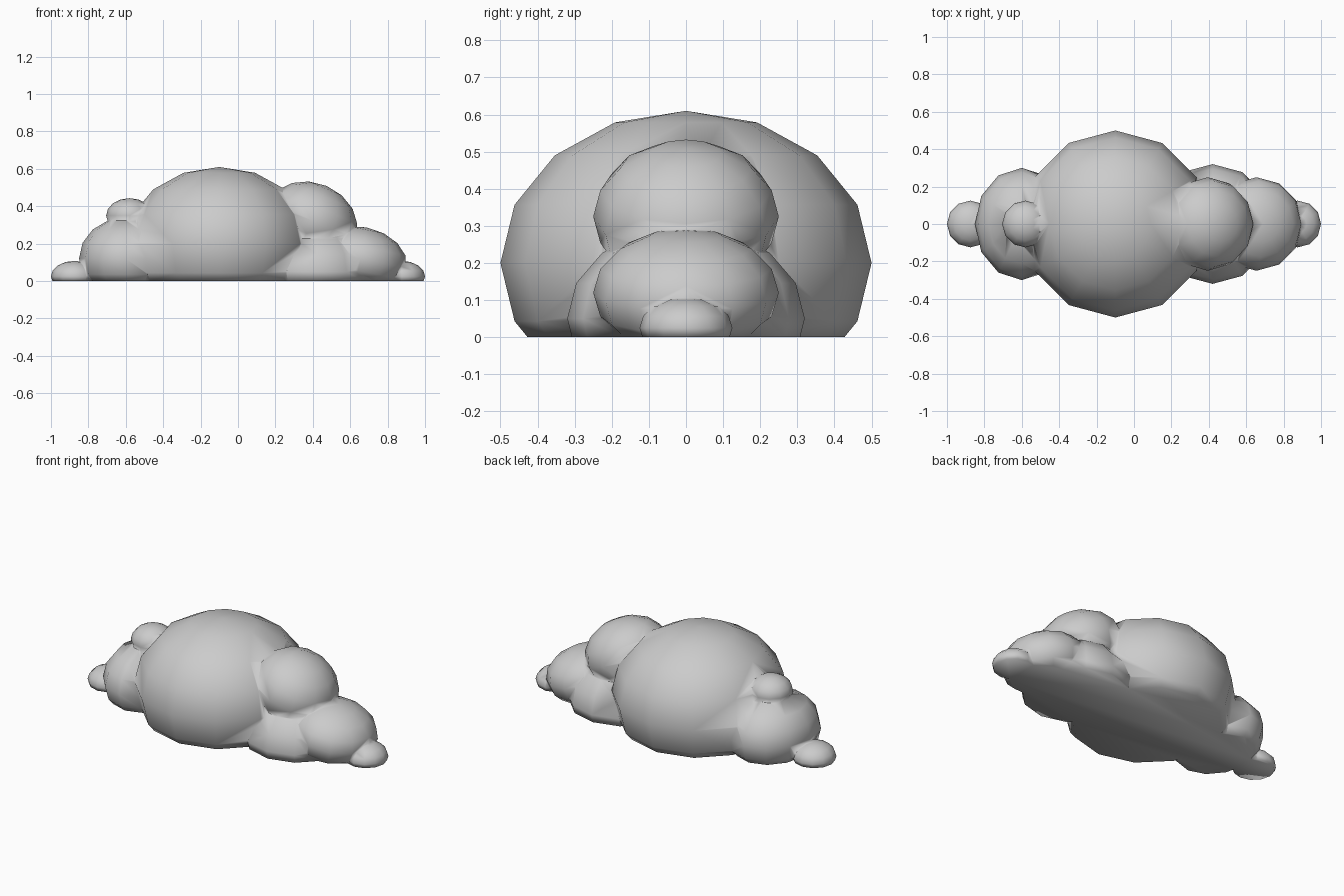
import bpy, bmesh
from mathutils import Matrix, Vector

if "Cube" in bpy.data.objects:
    bpy.data.objects.remove(bpy.data.objects["Cube"])


def lobe(name, loc, radii, tilt=0.0):
    """Low-poly ellipsoid, 12 sides by 8 rings, tilted about y."""
    bm = bmesh.new()
    m = (Matrix.Translation(loc) @ Matrix.Rotation(tilt, 4, 'Y')
         @ Matrix.Diagonal((*radii, 1.0)))
    bmesh.ops.create_uvsphere(bm, u_segments=12, v_segments=8, radius=1.0, matrix=m)
    mesh = bpy.data.meshes.new(name)
    bm.to_mesh(mesh)
    bm.free()
    ob = bpy.data.objects.new(name, mesh)
    bpy.context.collection.objects.link(ob)
    return ob


# Large central mound
mound = lobe("rounded_mound", (-0.1, 0, 0.2), (0.5, 0.5, 0.41))

# Smaller lobes on both ends
lobes = [
    lobe("right_upper_lobe", (0.395, 0, 0.325), (0.25, 0.25, 0.2), 0.4),
    lobe("right_lower_lobe", (0.655, 0, 0.12), (0.25, 0.25, 0.17), 0.2),
    lobe("right_base_lobe", (0.42, 0, 0.05), (0.32, 0.32, 0.25)),
    lobe("right_tip", (0.875, 0, 0.025), (0.125, 0.125, 0.083)),
    lobe("left_lobe", (-0.6, 0, 0.12), (0.25, 0.3, 0.22)),
    lobe("left_upper_lobe", (-0.58, 0, 0.35), (0.125, 0.125, 0.093)),
    lobe("left_tip", (-0.875, 0, 0.025), (0.125, 0.125, 0.083)),
]

# Merge the lobes into one solid
for ob in lobes:
    mod = mound.modifiers.new(ob.name, 'BOOLEAN')
    mod.operation = 'UNION'
    mod.solver = 'EXACT'
    mod.object = ob
deps = bpy.context.evaluated_depsgraph_get()
merged = bpy.data.meshes.new_from_object(mound.evaluated_get(deps))
mound.modifiers.clear()
mound.data = merged
for ob in lobes:
    bpy.data.objects.remove(ob)

# Flat underside at ground level, smooth shading throughout
bm = bmesh.new()
bm.from_mesh(merged)
bmesh.ops.remove_doubles(bm, verts=bm.verts[:], dist=0.0005)
bmesh.ops.bisect_plane(bm, geom=bm.verts[:] + bm.edges[:] + bm.faces[:],
                       plane_co=Vector((0, 0, 0)), plane_no=Vector((0, 0, 1)),
                       clear_inner=True)
rim = [e for e in bm.edges if e.is_boundary]
bmesh.ops.holes_fill(bm, edges=rim, sides=0)
bmesh.ops.recalc_face_normals(bm, faces=bm.faces[:])
for f in bm.faces:
    f.smooth = True
bm.to_mesh(merged)
bm.free()
